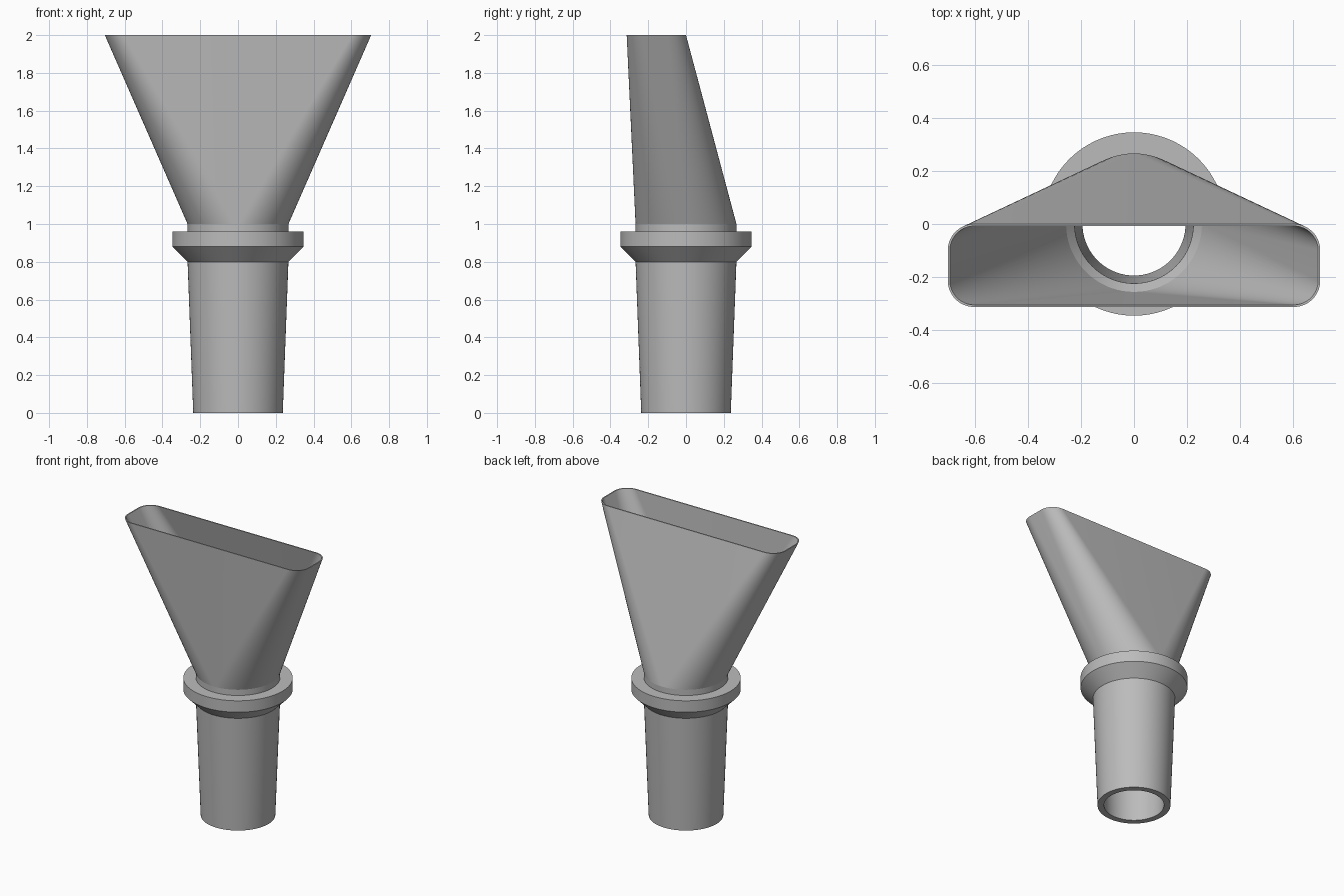
import bpy, bmesh, math

cube = bpy.data.objects.get("Cube")
if cube:
    bpy.data.objects.remove(cube, do_unlink=True)

STEPS = 18  # segments per quarter turn

grey = bpy.data.materials.new("mid grey plastic")
grey.use_nodes = True
colour = (0.5, 0.5, 0.5, 1)
grey.diffuse_color = colour
grey.node_tree.nodes["Principled BSDF"].inputs["Base Color"].default_value = colour


def ring(z, radius, half_x=0, half_y=0, centre_y=0):
    """Four quarter arcs pushed apart: a circle, or a rounded rectangle."""
    points = []
    for quarter, (sx, sy) in enumerate([(1, 1), (-1, 1), (-1, -1), (1, -1)]):
        for i in range(STEPS + 1):
            a = (quarter + i / STEPS) * math.pi / 2
            points.append((sx * half_x + radius * math.cos(a),
                           centre_y + sy * half_y + radius * math.sin(a), z))
    return points


def loft(name, rings):
    """Skin consecutive rings; repeated points merge into flat triangles."""
    bm = bmesh.new()
    rows = [[bm.verts.new(p) for p in r] for r in rings]
    count = len(rows[0])
    for low, high in zip(rows, rows[1:]):
        for i in range(count):
            j = (i + 1) % count
            bm.faces.new((low[i], low[j], high[j], high[i]))
    bmesh.ops.remove_doubles(bm, verts=bm.verts, dist=0.0001)
    mesh = bpy.data.meshes.new(name)
    bm.to_mesh(mesh)
    bm.free()
    mesh.materials.append(grey)
    obj = bpy.data.objects.new(name, mesh)
    bpy.context.collection.objects.link(obj)
    bpy.ops.object.select_all(action='DESELECT')
    bpy.context.view_layer.objects.active = obj
    obj.select_set(True)
    bpy.ops.object.shade_smooth_by_angle(angle=math.radians(30))
    return obj


# Tapered hose socket with flange: inner bore, base, outer wall, collar
socket_profile = [(0.257, 1.0), (0.225, 0.96), (0.195, 0), (0.237, 0),
                  (0.267, 0.8), (0.347, 0.88), (0.347, 0.96),
                  (0.267, 0.96), (0.267, 1.0)]
loft("hose_socket", [ring(z, r) for r, z in socket_profile])

# Thin-walled spout: round at the collar, wide rounded slot at the mouth
mouth = dict(half_x=0.605, half_y=0.057, centre_y=-0.157)
loft("flared_spout", [ring(1.0, 0.267),
                      ring(2.0, 0.1, **mouth),
                      ring(2.0, 0.092, **mouth),
                      ring(1.0, 0.257)])
